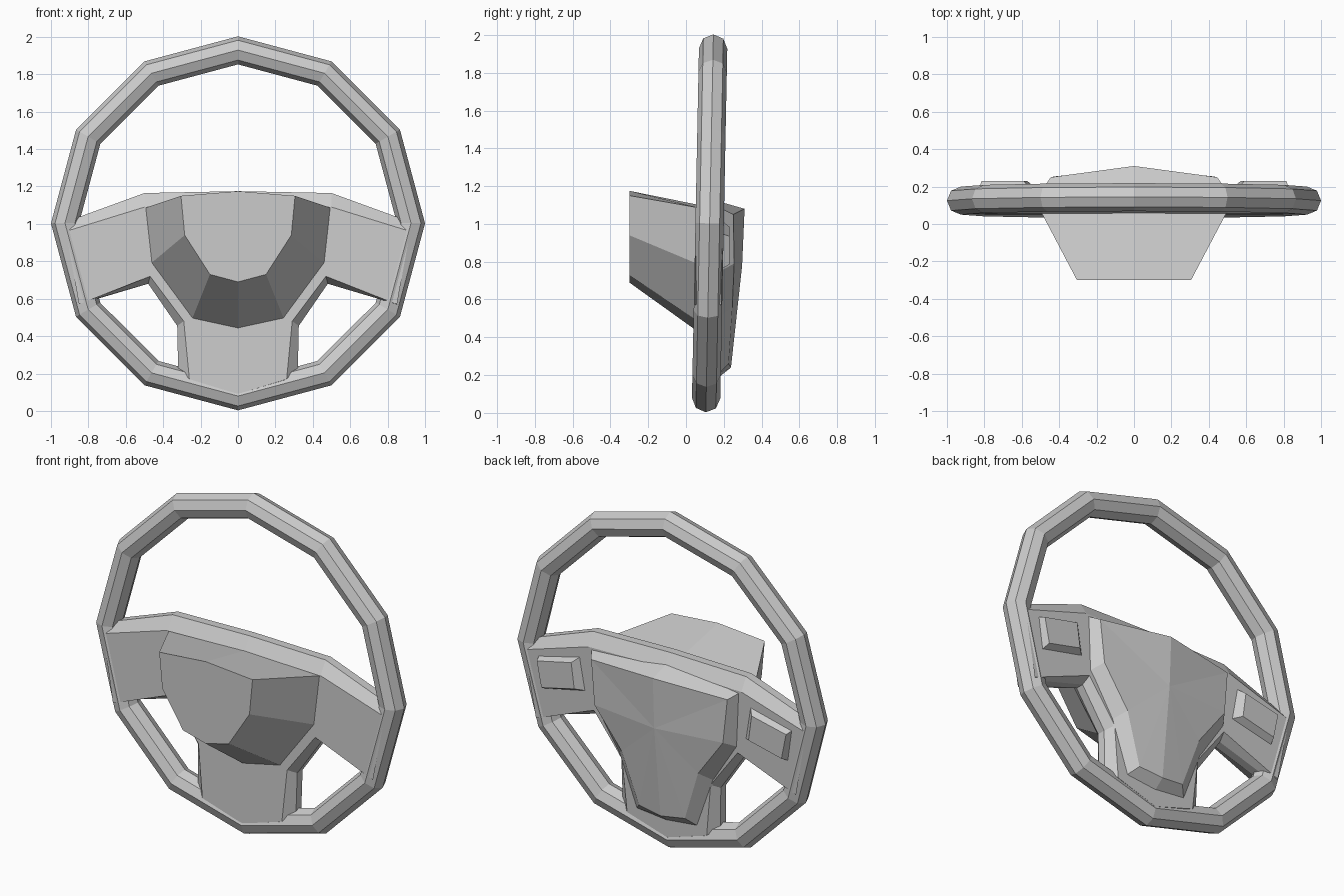
import bpy, bmesh, math

if "Cube" in bpy.data.objects:
    bpy.data.objects.remove(bpy.data.objects["Cube"])

TILT = 0.02  # lean of the wheel plane (y per unit of z)


def loft(name, loops, centre=None):
    """Skin closed (x, y, z) loops; cap both ends, last cap fanned to centre if given."""
    bm = bmesh.new()
    rings = [[bm.verts.new(p) for p in loop] for loop in loops]
    n = len(rings[0])
    for a, b in zip(rings, rings[1:]):
        for i in range(n):
            j = (i + 1) % n
            bm.faces.new((a[i], a[j], b[j], b[i]))
    bm.faces.new(rings[0][::-1])
    if centre:
        c = bm.verts.new(centre)
        for i in range(n):
            bm.faces.new((rings[-1][i], rings[-1][(i + 1) % n], c))
    else:
        bm.faces.new(rings[-1])
    bmesh.ops.recalc_face_normals(bm, faces=bm.faces)
    mesh = bpy.data.meshes.new(name)
    bm.to_mesh(mesh)
    bm.free()
    obj = bpy.data.objects.new(name, mesh)
    bpy.context.collection.objects.link(obj)
    return obj


def mirrored(half):
    """Half outline from top centre to bottom centre -> full loop."""
    return half + [(-x, y, z) for x, y, z in half[-2:0:-1]]


def at_depth(half, y, tilt=0.0):
    return mirrored([(x, y + tilt * (z - 1), z) for x, z in half])


# Rim: twelve-sided ring with an octagonal section
bpy.ops.mesh.primitive_torus_add(major_segments=12, minor_segments=8,
                                 major_radius=0.925, minor_radius=0.075,
                                 location=(0, 0.125, 1.003),
                                 rotation=(math.pi / 2 - math.atan(TILT), 0, 0))
bpy.context.object.name = "rim"

# Spoke plate: two side spokes and a lower spoke with bevelled edges
face = [(0, 1.10), (.5, 1.09), (.92, .96), (.85, .57),
        (.47, .72), (.29, .48), (.26, .17), (0, .09)]
edge = [(0, 1.175), (.5, 1.165), (.87, 1.03), (.81, .585),
        (.48, .68), (.325, .455), (.32, .22), (0, .07)]
loft("spoke_plate", [at_depth(face, .055, TILT), at_depth(edge, .10, TILT),
                     at_depth(edge, .15, TILT), at_depth(face, .195, TILT)])

# Column shroud: tapered block towards the front
shroud_front = [(0, 1.175), (.305, 1.15), (.285, .94), (.15, .73), (0, .69)]
shroud_back = [(0, 1.10), (.5, 1.085), (.47, .785), (.25, .48), (0, .425)]
loft("column_shroud", [at_depth(shroud_front, -.3), at_depth(shroud_back, .07)])

# Centre pad: creased shield on the driver's side
pad_base = [(0, .17, 1.12), (.5, .17, 1.09), (.47, .18, .75),
            (.31, .18, .51), (.2, .175, .21), (0, .175, .19)]
pad_top = [(0, .31, 1.08), (.445, .25, 1.05), (.42, .255, .79),
           (.25, .245, .56), (.15, .225, .26), (0, .238, .24)]
loft("centre_pad", [mirrored(pad_base), mirrored(pad_top)], (0, .297, .78))

# Button pads on both side spokes
base = [(.83, .95), (.55, 1.02), (.52, .82), (.80, .76)]
top = [(.815, .935), (.59, .985), (.57, .835), (.785, .785)]
for side, s in (("left", 1), ("right", -1)):
    loft(f"button_pad_{side}", [[(s * x, .185, z) for x, z in base],
                                [(s * x, .23, z) for x, z in top]])
